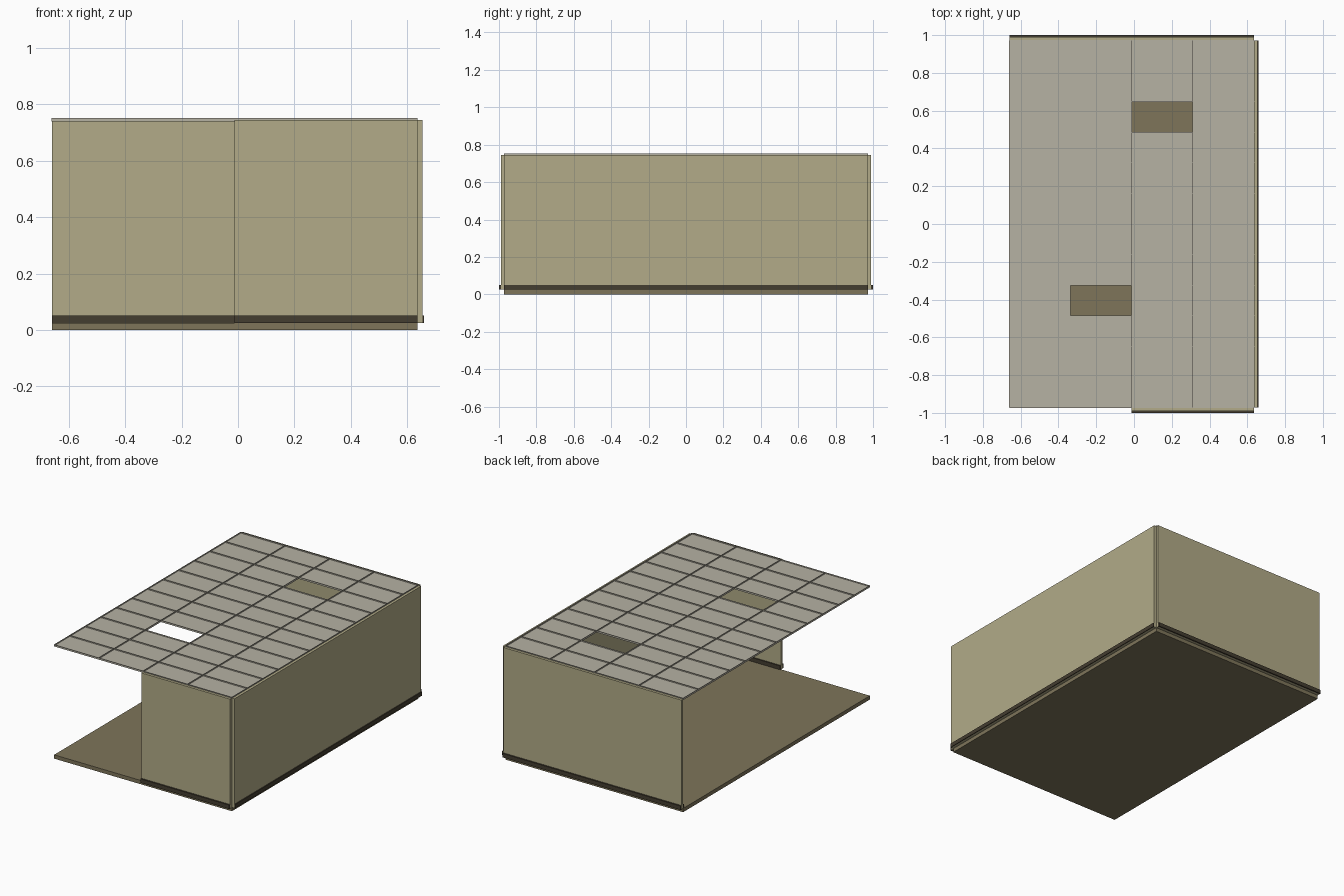
import bpy

if "Cube" in bpy.data.objects:
    bpy.data.objects.remove(bpy.data.objects["Cube"])


def material(name, rgb):
    m = bpy.data.materials.new(name)
    lin = [((c / 255 + 0.055) / 1.055) ** 2.4 for c in rgb]
    m.diffuse_color = (*lin, 1)
    m.use_nodes = True
    m.node_tree.nodes["Principled BSDF"].inputs["Base Color"].default_value = m.diffuse_color
    return m


WALL = material("wall_tan", (178, 171, 136))
FLOOR = material("floor_brown", (126, 117, 90))
TRIM = material("trim_dark_brown", (68, 61, 48))
TILE = material("ceiling_grey", (182, 178, 164))


def boxes(name, mat, spans):
    """One object made of boxes given as (x0, x1, y0, y1, z0, z1)."""
    verts, faces = [], []
    for x0, x1, y0, y1, z0, z1 in spans:
        n = len(verts)
        verts += [(x, y, z) for z in (z0, z1)
                  for x, y in ((x0, y0), (x1, y0), (x1, y1), (x0, y1))]
        faces += [(n + 3, n + 2, n + 1, n), (n + 4, n + 5, n + 6, n + 7)]
        for i in range(4):
            j = (i + 1) % 4
            faces.append((n + i, n + j, n + 4 + j, n + 4 + i))
    me = bpy.data.meshes.new(name)
    me.from_pydata(verts, [], faces)
    me.materials.append(mat)
    ob = bpy.data.objects.new(name, me)
    bpy.context.collection.objects.link(ob)
    return ob


# Main dimensions
X0, X1, Y = -0.66, 0.636, 0.972
MID = (X0 + X1) / 2
T, B = 0.018, 0.008            # wall thickness, baseboard protrusion
ZF, ZB, ZT = 0.025, 0.051, 0.745

# Floor slab
boxes("floor", FLOOR, [(X0, X1, -Y, Y, 0, ZF)])

# Walls stand just outside the floor edge; left side is open
boxes("right_wall", WALL, [(X1, X1 + T, -Y, Y, ZF, ZT)])
boxes("back_wall", WALL, [(X0, X1, Y, Y + T, ZF, ZT)])
boxes("front_wall", WALL, [(MID, X1, -Y - T, -Y, ZF, ZT)])

# Baseboards on both faces of each wall
boxes("right_baseboards", TRIM, [(X1 - B, X1, -Y, Y, ZF, ZB),
                                 (X1 + T, X1 + T + B - 0.002, -Y, Y, ZF, ZB)])
boxes("back_baseboards", TRIM, [(X0, X1, Y - B, Y, ZF, ZB),
                                (X0, X1, Y + T, Y + T + B + 0.002, ZF, ZB)])
boxes("front_baseboards", TRIM, [(MID, X1, -Y, -Y + B, ZF, ZB),
                                 (MID, X1, -Y - T - B - 0.002, -Y - T, ZF, ZB)])

# Suspended ceiling: 4 x 12 tiles with two left out
COLS, ROWS = 4, 12
dx, dy = (X1 - X0) / COLS, 2 * Y / ROWS
holes = {(1, 3), (2, 9)}
boxes("ceiling_tiles", TILE,
      [(X0 + i * dx, X0 + (i + 1) * dx, -Y + j * dy, -Y + (j + 1) * dy, 0.741, 0.744)
       for i in range(COLS) for j in range(ROWS) if (i, j) not in holes])

# Thin upright grid bars between the tiles
h = 0.001
rails = [(X0 + i * dx - h, X0 + i * dx + h, -Y, Y, 0.740, 0.752) for i in range(COLS + 1)]
rails += [(X0, X1, -Y + j * dy - h, -Y + j * dy + h, 0.740, 0.7515) for j in range(ROWS + 1)]
boxes("ceiling_grid_bars", TILE, rails)
